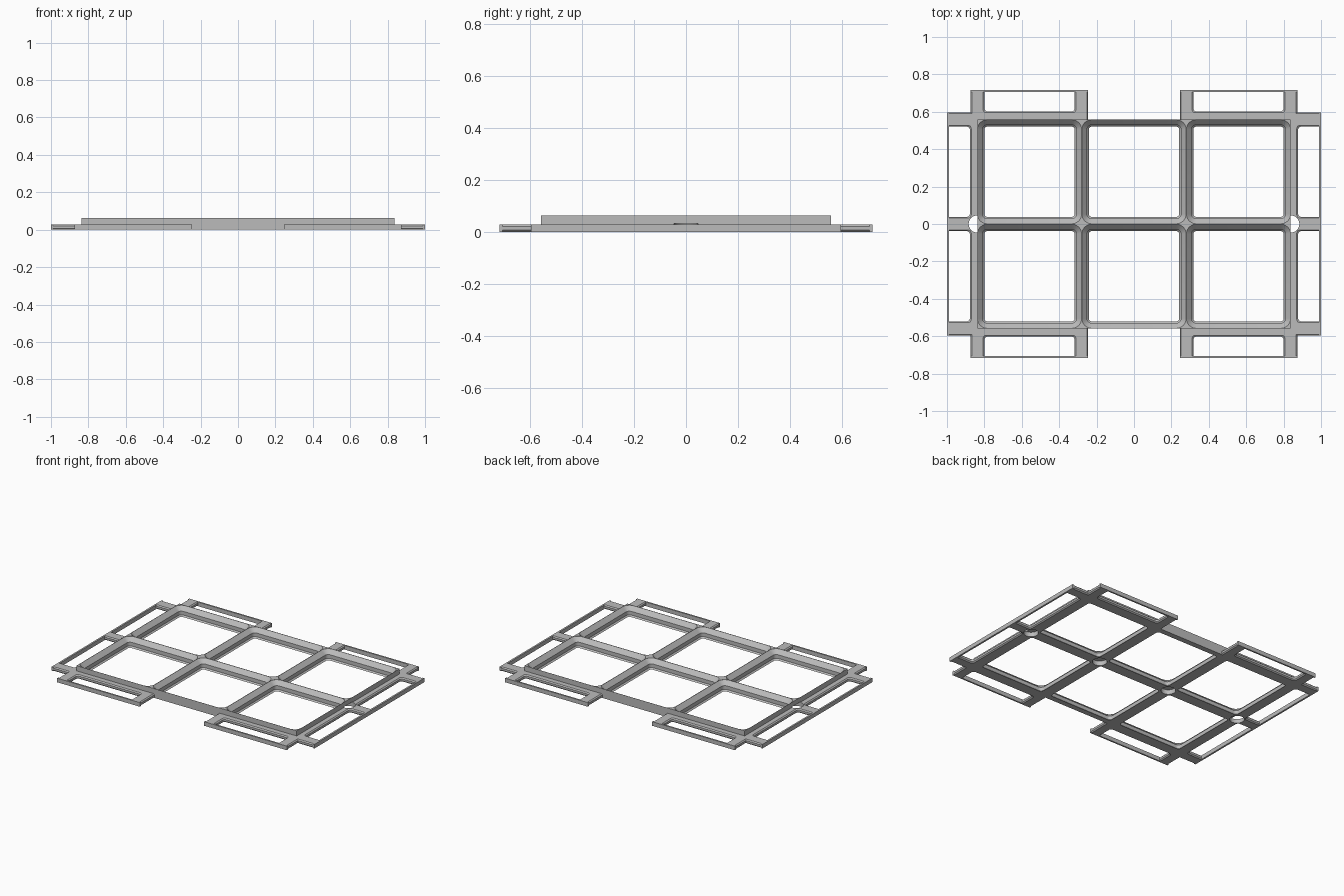
import bpy, bmesh, math

if "Cube" in bpy.data.objects:
    bpy.data.objects.remove(bpy.data.objects["Cube"])

PITCH = 0.5587            # cell spacing
GX, GY = 0.838, 0.5587    # half size of the raised grid
TOP, PLATE = 0.0635, 0.028
HALF = 0.2415             # half width of a cell opening at the bottom
CH = 0.007                # chamfer on the flange arms
RX, RY = 0.988, 0.706     # inner faces of the outer rims

grey = bpy.data.materials.new("grey")
grey.diffuse_color = (0.5, 0.5, 0.5, 1)
grey.use_nodes = True
grey.node_tree.nodes["Principled BSDF"].inputs["Base Color"].default_value = grey.diffuse_color


def finish(name, bm):
    bmesh.ops.recalc_face_normals(bm, faces=bm.faces[:])
    me = bpy.data.meshes.new(name)
    bm.to_mesh(me)
    bm.free()
    me.materials.append(grey)
    ob = bpy.data.objects.new(name, me)
    bpy.context.collection.objects.link(ob)
    return ob


def loop(x0, x1, y0, y1, radii, n=6):
    """Rounded rectangle; radii for corners (+,+) (-,+) (-,-) (+,-)."""
    pts = []
    corners = [(x1, y1, 1, 1), (x0, y1, -1, 1), (x0, y0, -1, -1), (x1, y0, 1, -1)]
    for k, (cx, cy, sx, sy) in enumerate(corners):
        r = radii[k]
        if r == 0:
            pts.append((cx, cy))
            continue
        for i in range(n + 1):
            a = math.pi / 2 * (k + i / n)
            pts.append((cx - sx * r + r * math.cos(a), cy - sy * r + r * math.sin(a)))
    return pts


def loft(bm, layers, sx=1, sy=1):
    """Closed solid through a list of (z, points)."""
    rings = [[bm.verts.new((sx * x, sy * y, z)) for x, y in pts] for z, pts in layers]
    n = len(rings[0])
    for a, b in zip(rings, rings[1:]):
        for i in range(n):
            j = (i + 1) % n
            bm.faces.new((a[i], a[j], b[j], b[i]))
    bm.faces.new(rings[0][::-1])
    bm.faces.new(rings[-1])


def block(bm, x0, x1, y0, y1, z0, z1, sx=1, sy=1):
    pts = loop(x0, x1, y0, y1, (0, 0, 0, 0))
    loft(bm, [(z0, pts), (z1, pts)], sx, sy)


def chamfer_window(bm, rect, grow, radii, sx, sy):
    """Window whose sides widen at both faces where grow is 1."""
    layers = []
    for z, e in ((-0.02, CH), (0, CH), (CH, 0), (PLATE - CH, 0), (PLATE, CH), (0.05, CH)):
        x0, x1, y0, y1 = (v + s * e * g for v, s, g in zip(rect, (-1, 1, -1, 1), grow))
        layers.append((z, loop(x0, x1, y0, y1, radii)))
    loft(bm, layers, sx, sy)


def combine(target, tool, operation):
    mod = target.modifiers.new("combine", 'BOOLEAN')
    mod.operation = operation
    mod.solver = 'EXACT'
    mod.object = tool
    bpy.context.view_layer.objects.active = target
    bpy.ops.object.modifier_apply(modifier=mod.name)
    bpy.data.objects.remove(tool)


SIGNS = [(1, 1), (-1, 1), (-1, -1), (1, -1)]

# Flange plate
bm = bmesh.new()
block(bm, -1, 1, -0.717, 0.717, 0, PLATE)
tray = finish("grid_tray", bm)

# Remove the corners and the two middle notches
bm = bmesh.new()
for sx, sy in SIGNS:
    block(bm, 0.874, 1.1, 0.597, 0.8, -0.02, 0.05, sx, sy)
for sy in (1, -1):
    block(bm, -0.245, 0.245, GY, 0.8, -0.02, 0.05, 1, sy)
combine(tray, finish("notch_cutter", bm), 'DIFFERENCE')

# Chamfers on the free sides of the arms
bm = bmesh.new()
for sx, sy in SIGNS:
    chamfer_window(bm, (0.874, RX, 0.597, RY), (1, 0, 1, 0), (0, 0, 0, 0), sx, sy)
for sy in (1, -1):
    chamfer_window(bm, (-0.245, 0.245, GY, RY), (1, 1, 0, 0), (0, 0, 0, 0), 1, sy)
combine(tray, finish("arm_cutter", bm), 'DIFFERENCE')

# Flange windows beside each outer cell
bm = bmesh.new()
r = 0.018
for sx, sy in SIGNS:
    chamfer_window(bm, (PITCH - HALF, PITCH + HALF, 0.602, RY), (1, 1, 1, 0),
                   (0, 0, r, r), sx, sy)
    chamfer_window(bm, (0.877, RX, PITCH / 2 - HALF, PITCH / 2 + HALF), (1, 0, 1, 1),
                   (0, r, r, 0), sx, sy)
combine(tray, finish("window_cutter", bm), 'DIFFERENCE')

# Raised grid block
bm = bmesh.new()
block(bm, -GX, GX, -GY, GY, 0, TOP)
combine(tray, finish("raised_grid", bm), 'UNION')

# Stepped cell openings
bm = bmesh.new()
for i in (-1, 0, 1):
    for j in (-0.5, 0.5):
        cx, cy = i * PITCH, j * PITCH
        layers = []
        for z, e in ((-0.02, 0), (0, 0), (0.0093, 0.0093), (0.0345, 0.0093),
                     (TOP - 0.001, 0.037), (0.09, 0.037)):
            h = HALF + e
            layers.append((z, loop(cx - h, cx + h, cy - h, cy + h, [0.0153 + e] * 4)))
        loft(bm, layers)
combine(tray, finish("cell_cutter", bm), 'DIFFERENCE')

# Round pockets under the centre line
bm = bmesh.new()
for cx in (-1.5, -0.5, 0.5, 1.5):
    ring = [(cx * PITCH + 0.046 * math.cos(a * math.pi / 16),
             0.046 * math.sin(a * math.pi / 16)) for a in range(32)]
    loft(bm, [(-0.02, ring), (0.032, ring)])
combine(tray, finish("pocket_cutter", bm), 'DIFFERENCE')

# Keep creases sharp, rounded corners smooth
bpy.ops.object.select_all(action='DESELECT')
tray.select_set(True)
bpy.context.view_layer.objects.active = tray
bpy.ops.object.shade_smooth_by_angle(angle=math.radians(25))
